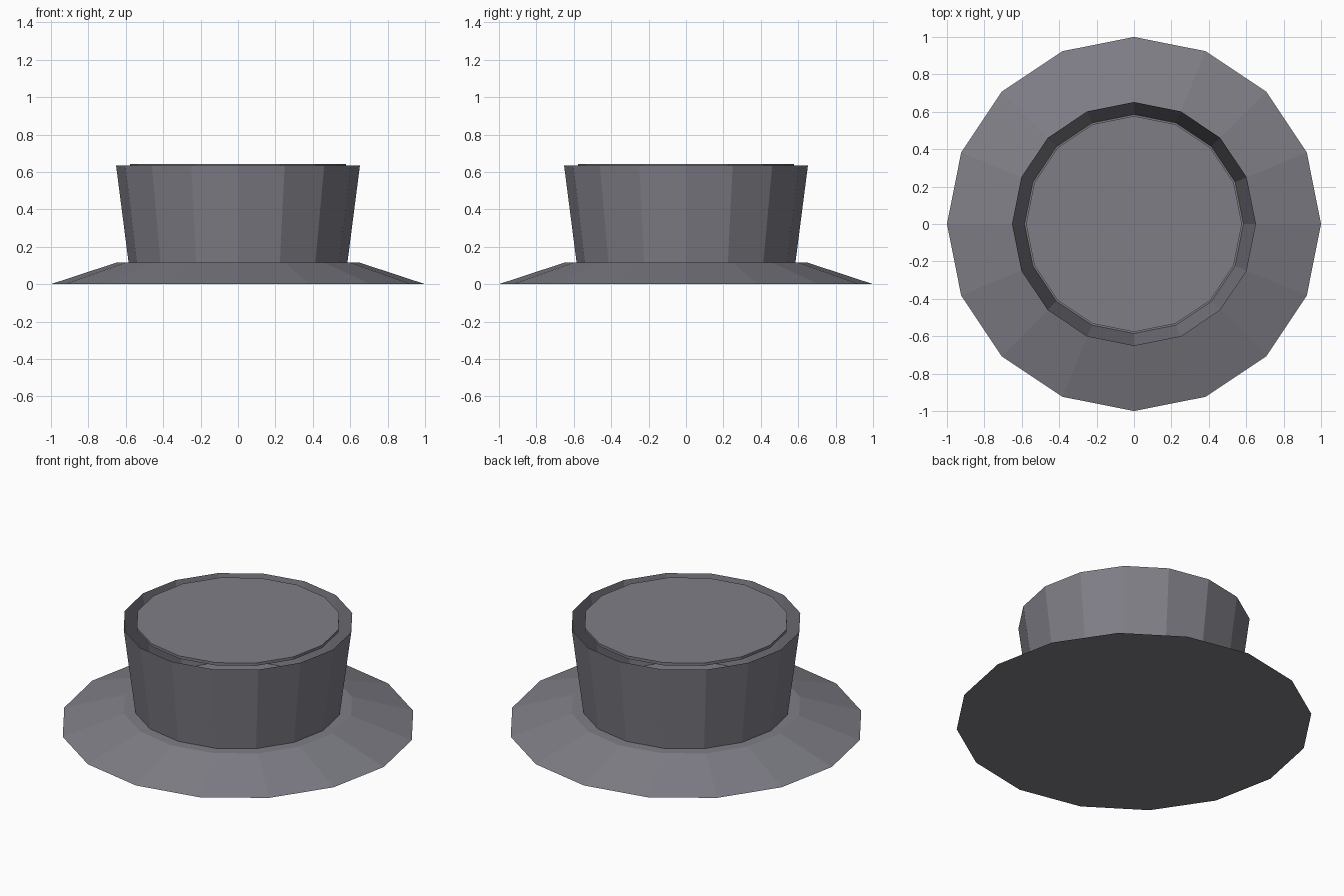
import bpy, bmesh, math

if "Cube" in bpy.data.objects:
    bpy.data.objects.remove(bpy.data.objects["Cube"])

# Dark, slightly bluish grey shared by all parts
grey = bpy.data.materials.new("dark_grey")
grey.diffuse_color = (0.212, 0.208, 0.24, 1.0)
grey.use_nodes = True
grey.node_tree.nodes["Principled BSDF"].inputs["Base Color"].default_value = grey.diffuse_color


def lathe(name, profile, sides=16, cap_bottom=False, cap_top=False):
    """Flat-faced surface of revolution from (radius, height) points."""
    bm = bmesh.new()
    rings = []
    for r, z in profile:
        rings.append([bm.verts.new((r * math.cos(2 * math.pi * i / sides),
                                    r * math.sin(2 * math.pi * i / sides), z))
                      for i in range(sides)])
    for a, b in zip(rings, rings[1:]):
        for i in range(sides):
            j = (i + 1) % sides
            bm.faces.new((a[i], a[j], b[j], b[i]))
    if cap_bottom:
        bm.faces.new(rings[0][::-1])
    if cap_top:
        bm.faces.new(rings[-1])
    mesh = bpy.data.meshes.new(name)
    bm.to_mesh(mesh)
    bm.free()
    mesh.materials.append(grey)
    obj = bpy.data.objects.new(name, mesh)
    bpy.context.collection.objects.link(obj)
    return obj


# Wide sloping foot
lathe("base", [(1.0, 0.0), (0.65, 0.115)], cap_bottom=True, cap_top=True)

# Thin flared wall, open at the top
lathe("wall", [(0.585, 0.115), (0.652, 0.635)])

# Thin disc sitting inside the rim
lathe("top_disc", [(0.577, 0.625), (0.577, 0.642)], cap_bottom=True, cap_top=True)
